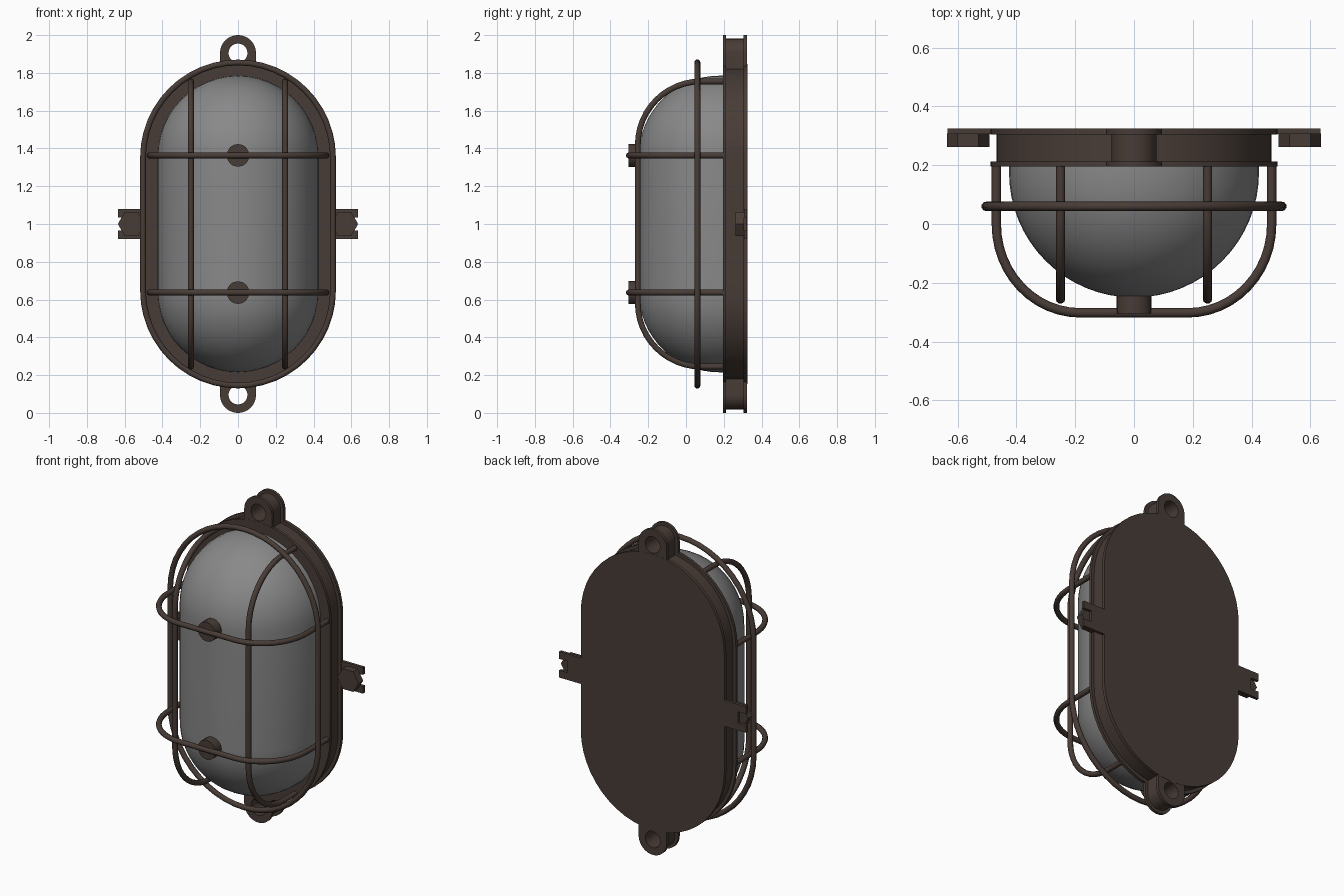
import bpy, bmesh, math
from math import sin, cos, pi

cube = bpy.data.objects.get("Cube")
if cube:
    bpy.data.objects.remove(cube)


def material(name, rgb, rough):
    m = bpy.data.materials.new(name)
    m.use_nodes = True
    m.diffuse_color = (*rgb, 1)
    bsdf = m.node_tree.nodes["Principled BSDF"]
    bsdf.inputs["Base Color"].default_value = (*rgb, 1)
    bsdf.inputs["Roughness"].default_value = rough
    return m


METAL = material("dark_brown_metal", (0.065, 0.045, 0.037), 0.6)
GLASS = material("grey_glass", (0.25, 0.25, 0.25), 0.4)
MID = 1.0      # height of the lamp's centre
HALF = 0.36    # half the straight length of the body
SEG = 24       # segments per half round


def finish(obj, mat, angle=35):
    obj.data.materials.clear()
    obj.data.materials.append(mat)
    bpy.ops.object.select_all(action='DESELECT')
    obj.select_set(True)
    bpy.context.view_layer.objects.active = obj
    bpy.ops.object.shade_smooth_by_angle(angle=math.radians(angle))
    return obj


def mesh_object(name, bm, mat, angle=35):
    bmesh.ops.remove_doubles(bm, verts=bm.verts, dist=1e-5)
    bmesh.ops.recalc_face_normals(bm, faces=bm.faces)
    me = bpy.data.meshes.new(name)
    bm.to_mesh(me)
    bm.free()
    obj = bpy.data.objects.new(name, me)
    bpy.context.collection.objects.link(obj)
    return finish(obj, mat, angle)


def stadium(r, y, half=HALF, cz=MID):
    """Points of an upright oblong outline at depth y."""
    pts = []
    for side in (1, -1):
        for i in range(SEG + 1):
            t = pi * i / SEG + (0 if side > 0 else pi)
            pts.append((r * cos(t), y, cz + side * half + r * sin(t)))
    return pts


def loft(name, outlines, mat, ring=False, angle=35):
    """Skin a row of outlines; cap the ends, or join them when ring is set."""
    bm = bmesh.new()
    rows = [[bm.verts.new(p) for p in o] for o in outlines]
    n = len(rows[0])
    pairs = list(zip(rows, rows[1:])) + ([(rows[-1], rows[0])] if ring else [])
    for a, b in pairs:
        for i in range(n):
            j = (i + 1) % n
            bm.faces.new((a[i], a[j], b[j], b[i]))
    if not ring:
        bm.faces.new(rows[0])
        if (rows[-1][0].co - rows[-1][SEG].co).length > 1e-4:
            bm.faces.new(rows[-1])
    return mesh_object(name, bm, mat, angle)


def tube(name, pts, radius, cyclic=False):
    cu = bpy.data.curves.new(name, 'CURVE')
    cu.dimensions = '3D'
    cu.bevel_depth = radius
    cu.bevel_resolution = 3
    cu.use_fill_caps = True
    sp = cu.splines.new('POLY')
    sp.points.add(len(pts) - 1)
    for p, co in zip(sp.points, pts):
        p.co = (*co, 1)
    sp.use_cyclic_u = cyclic
    obj = bpy.data.objects.new(name, cu)
    bpy.context.collection.objects.link(obj)
    bpy.ops.object.select_all(action='DESELECT')
    obj.select_set(True)
    bpy.context.view_layer.objects.active = obj
    bpy.ops.object.convert(target='MESH')
    return finish(bpy.context.object, METAL, 45)


def cylinder(name, sides, r, x, z, y0, y1, turn=0):
    bpy.ops.mesh.primitive_cylinder_add(
        vertices=sides, radius=r, depth=y1 - y0,
        location=(x, (y0 + y1) / 2, z), rotation=(pi / 2, turn, 0))
    obj = bpy.context.object
    obj.name = name
    return finish(obj, METAL)


# Base housing: front flange, recessed wall, back flange
F0, F1, B0, B1 = 0.195, 0.213, 0.305, 0.325
FLANGE, WALL = 0.488, 0.468
loft("base_housing", [stadium(r, y) for r, y in (
    (FLANGE, F0), (FLANGE, F1), (WALL, F1), (WALL, B0), (FLANGE, B0), (FLANGE, B1))], METAL)

# Glass dome: oblong with a quarter-round section
R, START = 0.425, 0.175
dome = [stadium(R, 0.2)]
for i in range(17):
    a = pi / 2 * i / 16
    dome.append(stadium(R * cos(a) if i < 16 else 0, START - R * sin(a)))
loft("glass_dome", dome, GLASS, angle=40)

# Spool-shaped hanging lugs at top and bottom
for name, s in (("top_lug", 1), ("bottom_lug", -1)):
    body_z, hole_z = MID + s * 0.86, MID + s * 0.905
    rows = [stadium(r, y, 0.045, body_z) for r, y in (
        (0.095, F0 + 0.001), (0.095, F1), (0.076, F1),
        (0.076, B0), (0.095, B0), (0.095, B1 - 0.001))]
    rows += [stadium(0.05, y, 0, hole_z) for y in (B1 - 0.001, F0 + 0.001)]
    loft(name, rows, METAL, ring=True)

# Notched side brackets with hex bolts
for name, s in (("left", 1), ("right", -1)):
    bm = bmesh.new()
    outline = [(0.45, 0.08), (0.635, 0.08), (0.635, 0.035), (0.58, 0.035)]
    outline += [(x, -z) for x, z in reversed(outline)]
    face = bm.faces.new([bm.verts.new((s * x, B0 + 0.001, MID + z)) for x, z in outline])
    ext = bmesh.ops.extrude_face_region(bm, geom=[face])
    bmesh.ops.translate(bm, vec=(0, B1 - B0 - 0.002, 0),
                        verts=[v for v in ext["geom"] if isinstance(v, bmesh.types.BMVert)])
    mesh_object(name + "_bracket", bm, METAL)
    cylinder(name + "_bolt", 6, 0.072, s * 0.564, MID, 0.262, B0 + 0.002, pi / 6)

# Guard hoop round the dome
tube("guard_hoop", stadium(0.503, 0.06, 0.352), 0.016, cyclic=True)


def bow(half, corner_a, corner_b, front):
    """Half-width and depth points of a bar bowed over the dome."""
    arc = []
    for i in range(13):
        a = pi / 2 * i / 12
        arc.append((half - corner_a + corner_a * cos(a), front + corner_b - corner_b * sin(a)))
    side = [(half, 0.2)] + arc
    return side + [(-w, y) for w, y in reversed(side)]


# Upright guard bars
for name, x in (("left_upright_bar", 0.25), ("right_upright_bar", -0.25)):
    tube(name, [(x, y, MID + w) for w, y in bow(0.755, 0.335, 0.335, -0.255)], 0.016)

# Cross bars with round bosses that rest on the dome
for name, z in (("upper", MID + HALF + 0.003), ("lower", MID - HALF - 0.003)):
    tube(name + "_cross_bar", [(w, y, z) for w, y in bow(0.468, 0.285, 0.30, -0.302)], 0.016)
    cylinder(name + "_boss", 16, 0.06, 0, z, -0.304, -0.235)
